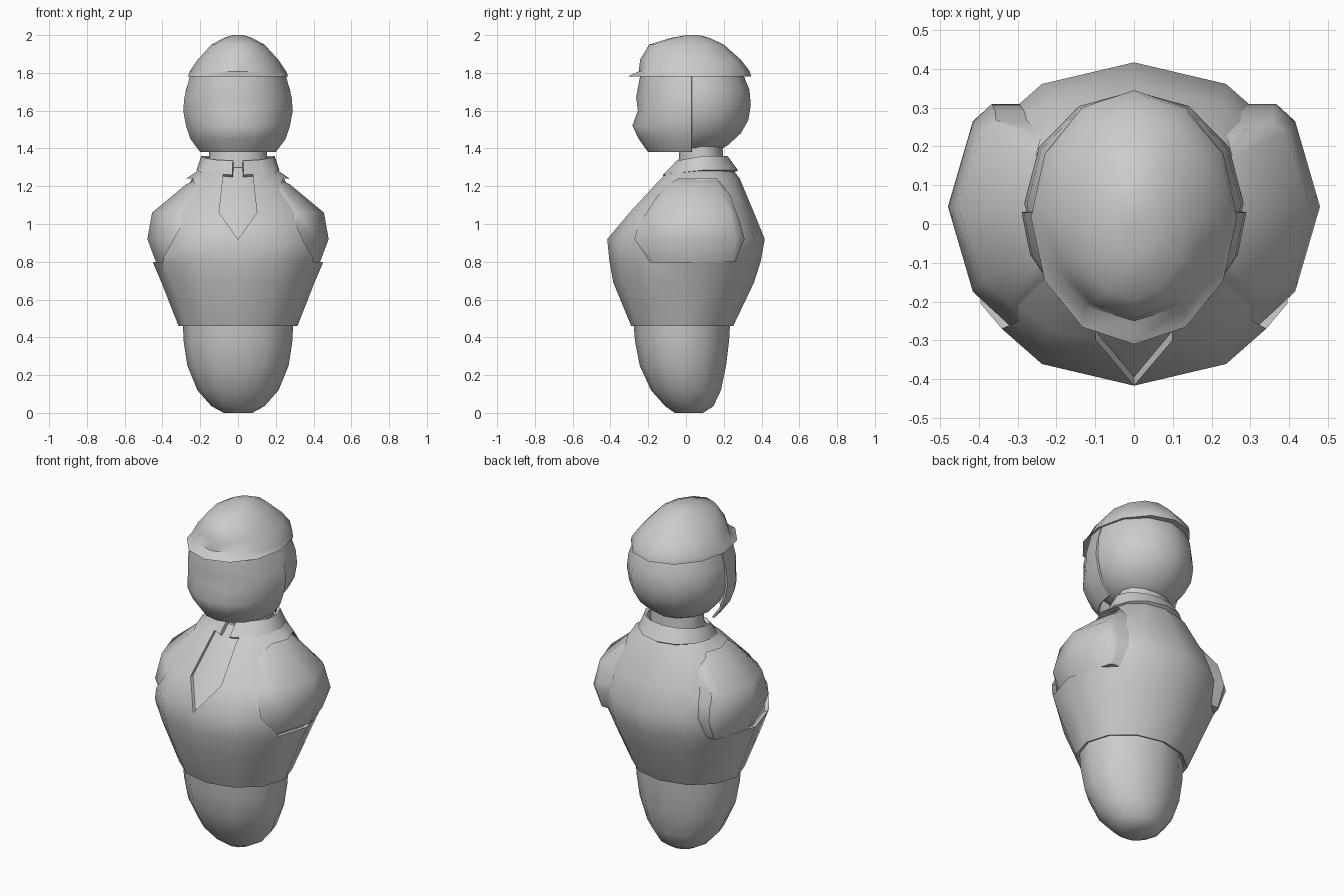
import bpy, bmesh
from math import sin, cos, pi, radians

if "Cube" in bpy.data.objects:
    bpy.data.objects.remove(bpy.data.objects["Cube"])


def finish(name, bm, thick=0.0):
    me = bpy.data.meshes.new(name)
    bm.to_mesh(me)
    bm.free()
    ob = bpy.data.objects.new(name, me)
    bpy.context.collection.objects.link(ob)
    if thick:
        m = ob.modifiers.new("thickness", 'SOLIDIFY')
        m.thickness, m.offset = thick, -1
        apply(ob, m)
    return ob


def select(ob):
    bpy.ops.object.select_all(action='DESELECT')
    ob.select_set(True)
    bpy.context.view_layer.objects.active = ob


def apply(ob, mod):
    select(ob)
    bpy.ops.object.modifier_apply(modifier=mod.name)


def smooth(ob, angle=40):
    select(ob)
    bpy.ops.object.shade_smooth_by_angle(angle=radians(angle))


def loft(name, rings, start=0.0, end=2 * pi, n=12, caps=True, thick=0.0, mid=None, dip=0.0):
    """Rings are (z, half width, front y, back y); angle 0 faces the front."""
    bm = bmesh.new()
    full = abs(end - start - 2 * pi) < 1e-6
    rows = []
    for z, w, f, b in rings:
        c = (f + b) / 2 if mid is None else mid
        row = []
        for i in range(n if full else n + 1):
            t = start + (end - start) * i / n
            r = c - f if cos(t) > 0 else b - c
            row.append(bm.verts.new((w * sin(t), c - r * cos(t),
                                     z - dip * max(0, cos(t)))))
        rows.append(row)
    for lo, hi in zip(rows, rows[1:]):
        for i in range(n):
            j = (i + 1) % len(lo)
            bm.faces.new((lo[i], lo[j], hi[j], hi[i]))
    if caps:
        bm.faces.new(rows[0][::-1])
        bm.faces.new(rows[-1])
    return finish(name, bm, thick)


def prism(name, pts, axis, lo, hi):
    """Extrude an outline along x or y."""
    bm = bmesh.new()
    place = (lambda d, p: (d, p[0], p[1])) if axis == 'x' else (lambda d, p: (p[0], d, p[1]))
    a = [bm.verts.new(place(lo, p)) for p in pts]
    b = [bm.verts.new(place(hi, p)) for p in pts]
    bm.faces.new(a)
    bm.faces.new(b[::-1])
    for i in range(len(pts)):
        j = (i + 1) % len(pts)
        bm.faces.new((a[j], a[i], b[i], b[j]))
    bmesh.ops.recalc_face_normals(bm, faces=bm.faces)
    ob = finish(name, bm)
    ob.hide_render = True
    return ob


def boolean(ob, cutter, op):
    m = ob.modifiers.new("cut", 'BOOLEAN')
    m.object, m.operation, m.solver = cutter, op, 'EXACT'
    apply(ob, m)


# rounded lower body
smooth(loft("lower_body", [(0, .075, -.06, .09), (.035, .14, -.11, .145), (.12, .215, -.185, .185),
                           (.25, .268, -.245, .212), (.38, .288, -.27, .228),
                           (.5, .293, -.28, .235)]), 50)

# jacket shell with arm openings and a front V
jacket = loft("jacket", [(.46, .315, -.29, .25), (.69, .405, -.385, .36), (.8, .452, -.405, .395),
                         (.92, .475, -.417, .417), (1.06, .435, -.32, .36), (1.24, .275, -.15, .285),
                         (1.31, .17, -.07, .23)], caps=False, thick=.02)
arm_outline = [(-.19, .8), (.26, .8), (.31, .92), (.29, 1.0), (.23, 1.16),
               (.16, 1.24), (-.04, 1.24), (-.13, 1.18), (-.25, 1.0), (-.27, .92)]
v_outline = [(-.08, 1.4), (-.08, 1.24), (-.1, 1.06), (0, .92), (.1, 1.06), (.08, 1.24), (.08, 1.4)]
arm_cut = prism("arm_cutter", arm_outline, 'x', -1, 1)
v_cut = prism("front_cutter", v_outline, 'y', -1, 0)
boolean(jacket, arm_cut, 'DIFFERENCE')
boolean(jacket, v_cut, 'DIFFERENCE')
smooth(jacket)

# shirt under the jacket, seen through the V
smooth(loft("shirt", [(.7, .36, -.35, .33), (.92, .43, -.392, .385), (1.06, .38, -.295, .33),
                      (1.24, .22, -.125, .25), (1.3, .15, -.06, .2)]))

# sleeves bulging through the arm openings
sleeves = loft("sleeves", [(.7, .37, -.3, .38), (.8, .435, -.36, .45), (.92, .48, -.395, .485),
                           (1.06, .455, -.335, .425), (1.21, .275, -.2, .29), (1.27, .15, -.1, .2)])
boolean(sleeves, arm_cut, 'INTERSECT')
smooth(sleeves)
for cutter in (arm_cut, v_cut):
    bpy.data.objects.remove(cutter)

# neck and open collar
smooth(loft("neck", [(1.2, .16, -.05, .21), (1.45, .15, -.03, .19)]))
smooth(loft("collar", [(1.285, .22, -.125, .275), (1.36, .195, -.05, .22)], start=.14,
            end=2 * pi - .14, caps=False, thick=.02, dip=.025))

# head
smooth(loft("head", [(1.385, .1, -.06, .17), (1.42, .18, -.12, .225), (1.48, .235, -.18, .29),
                     (1.55, .27, -.22, .33), (1.63, .283, -.235, .343), (1.71, .276, -.235, .336),
                     (1.8, .245, -.22, .3)]), 60)

# face shell over the front of the head
smooth(loft("face", [(1.38, .2, -.2, .03), (1.45, .252, -.25, .03), (1.52, .275, -.284, .03),
                     (1.6, .29, -.255, .03), (1.67, .284, -.264, .03), (1.8, .25, -.24, .03)],
            start=-pi / 2, end=pi / 2, n=8, caps=False, thick=.012, mid=.03), 45)

# cap with a short front brim
smooth(loft("cap", [(1.78, .266, -.31, .345), (1.808, .255, -.25, .338), (1.87, .213, -.243, .29),
                    (1.95, .14, -.195, .2), (1.985, .075, -.08, .125), (2.0, .03, -.0, .07)]), 50)
